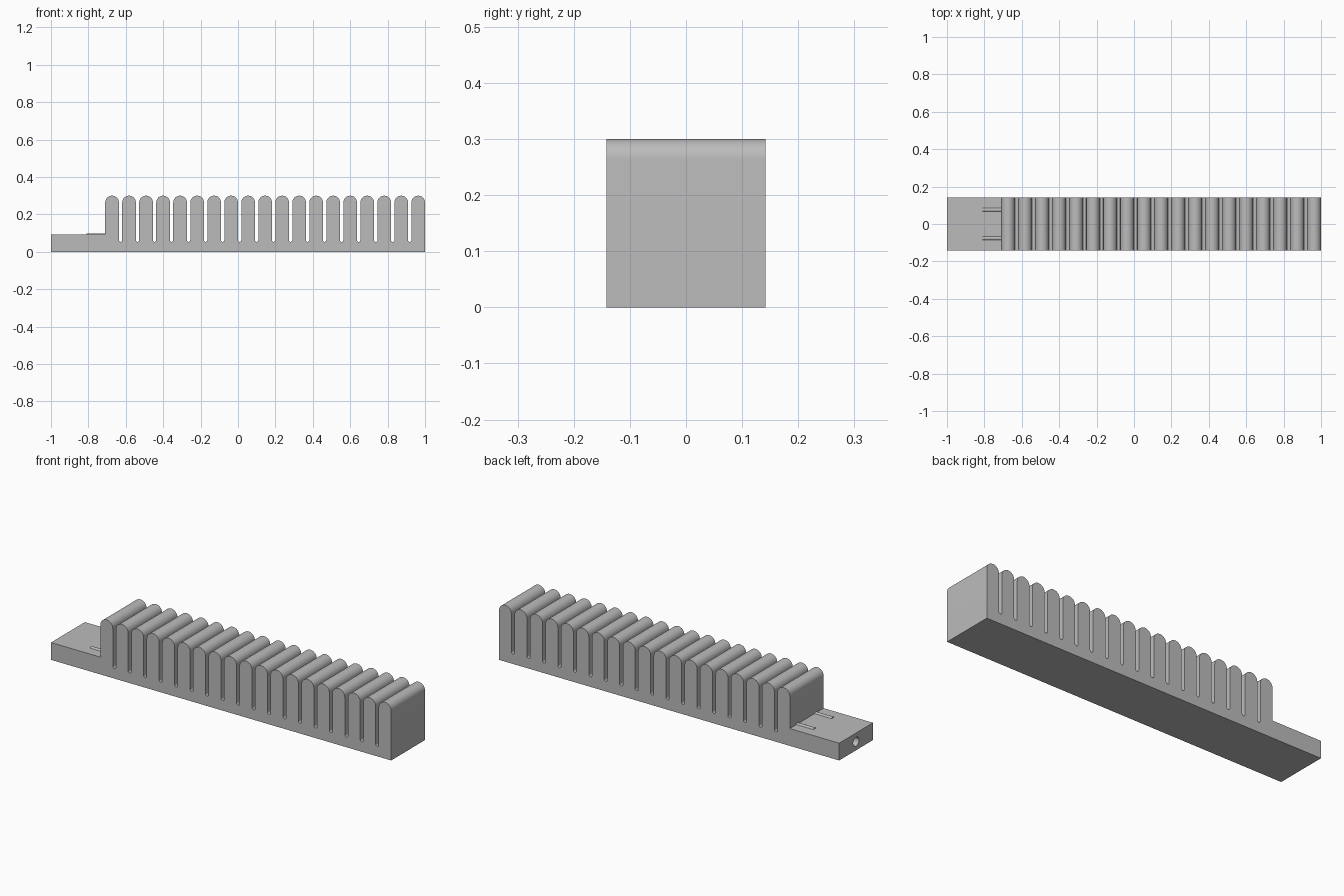
import bpy, bmesh, math

if "Cube" in bpy.data.objects:
    bpy.data.objects.remove(bpy.data.objects["Cube"])

HALF_Y = 0.142       # half depth of the body
TAB_Z = 0.092        # height of the mounting tab
FIN_X0, FIN_TOP = -0.71, 0.30
FINS, FIN_W = 19, 0.073
PITCH = (1.0 - FIN_X0 - FIN_W) / (FINS - 1)
SLOT_BOTTOM = 0.053
SEG = 16

grey = bpy.data.materials.new("matte grey")
grey.diffuse_color = (0.5, 0.5, 0.5, 1)
grey.use_nodes = True
grey.node_tree.nodes["Principled BSDF"].inputs["Base Color"].default_value = grey.diffuse_color


def arc(cx, cz, r, a0, a1):
    """Points of an arc in the xz plane, angles in degrees."""
    return [(cx + r * math.cos(math.radians(a0 + (a1 - a0) * i / SEG)),
             cz + r * math.sin(math.radians(a0 + (a1 - a0) * i / SEG)))
            for i in range(SEG + 1)]


def smooth(ob):
    bpy.ops.object.select_all(action='DESELECT')
    ob.select_set(True)
    bpy.context.view_layer.objects.active = ob
    bpy.ops.object.shade_smooth_by_angle(angle=math.radians(30))


def extrude_profile(name, pts):
    """Extrude an xz outline through the full depth."""
    bm = bmesh.new()
    face = bm.faces.new([bm.verts.new((x, -HALF_Y, z)) for x, z in pts])
    ext = bmesh.ops.extrude_face_region(bm, geom=[face])
    moved = [v for v in ext["geom"] if isinstance(v, bmesh.types.BMVert)]
    bmesh.ops.translate(bm, vec=(0, 2 * HALF_Y, 0), verts=moved)
    bmesh.ops.recalc_face_normals(bm, faces=bm.faces)
    me = bpy.data.meshes.new(name)
    bm.to_mesh(me)
    bm.free()
    me.materials.append(grey)
    ob = bpy.data.objects.new(name, me)
    bpy.context.collection.objects.link(ob)
    return ob


def rod(name, r, x0, x1, y, z):
    """Cylinder lying along x."""
    bpy.ops.mesh.primitive_cylinder_add(
        vertices=32, radius=r, depth=x1 - x0,
        location=((x0 + x1) / 2, y, z), rotation=(0, math.pi / 2, 0))
    ob = bpy.context.object
    ob.name = name
    ob.data.materials.append(grey)
    return ob


# Ribbed body: base, tab and round-topped fins with round-bottomed slots
r = FIN_W / 2
slot_r = (PITCH - FIN_W) / 2
outline = [(1, 0), (-1, 0), (-1, TAB_Z), (FIN_X0, TAB_Z)]
for i in range(FINS):
    cx = FIN_X0 + r + i * PITCH
    outline += arc(cx, FIN_TOP - r, r, 180, 0)
    if i < FINS - 1:
        outline += arc(cx + PITCH / 2, SLOT_BOTTOM + slot_r, slot_r, 180, 360)
body = extrude_profile("ribbed_body", outline)

# Blind inlet bore in the tab end
cutter = rod("bore_cutter", 0.024, -1.1, -0.72, 0, 0.046)
cutter.hide_render = True
cutter.hide_set(True)
mod = body.modifiers.new("bore", 'BOOLEAN')
mod.operation = 'DIFFERENCE'
mod.solver = 'EXACT'
mod.object = cutter
bpy.context.view_layer.objects.active = body
bpy.ops.object.modifier_apply(modifier=mod.name)
bpy.data.objects.remove(cutter)
smooth(body)

# Two low rounded ridges on the tab
for side, y in (("front", -0.076), ("back", 0.076)):
    smooth(rod(side + "_ridge", 0.012, -0.81, FIN_X0 + 0.01, y, TAB_Z - 0.006))
